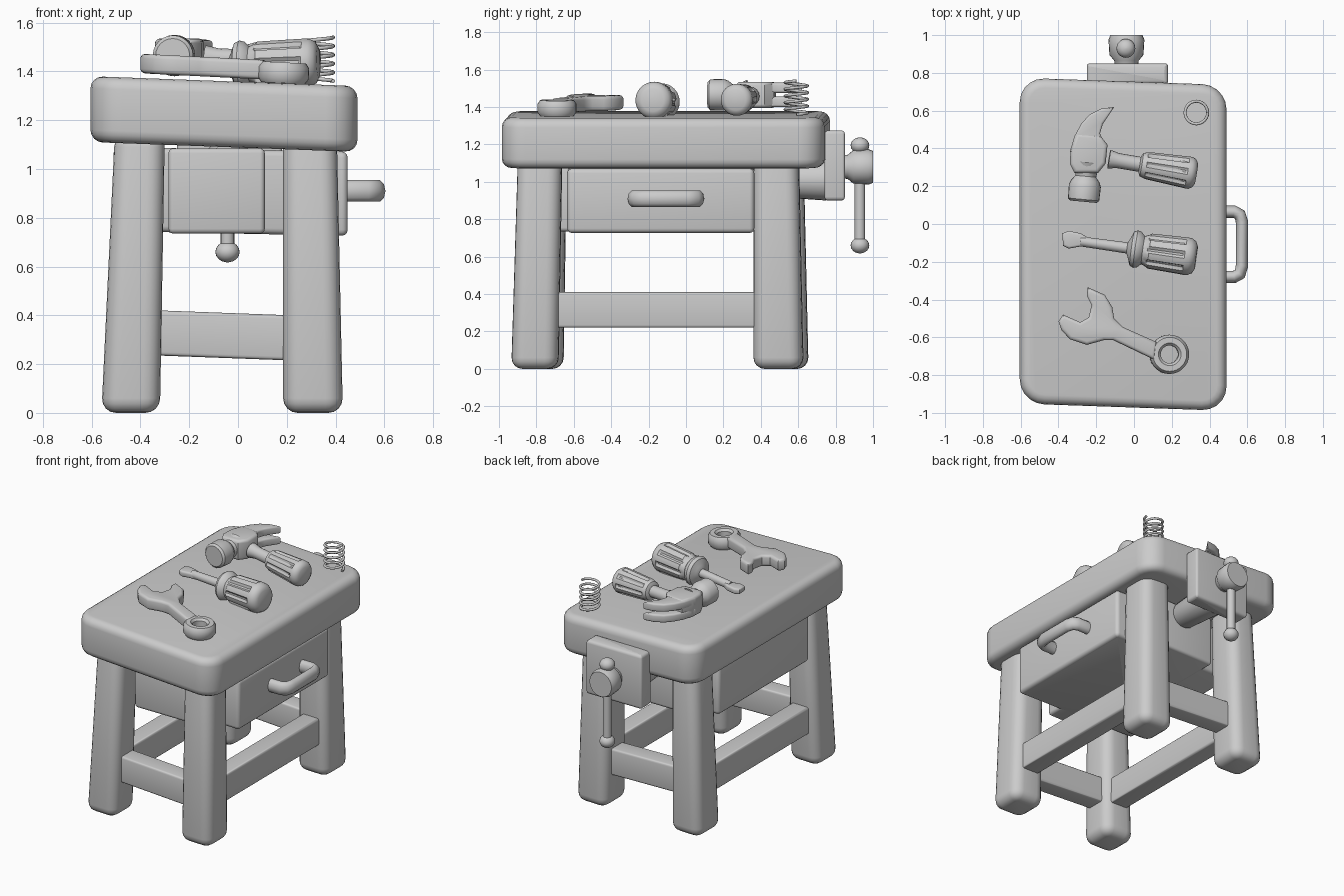
import bpy, bmesh, math
from mathutils import Vector

if "Cube" in bpy.data.objects:
    bpy.data.objects.remove(bpy.data.objects["Cube"])

grey = bpy.data.materials.new("plain_grey")
grey.diffuse_color = (0.6, 0.6, 0.6, 1)
grey.use_nodes = True
grey.node_tree.nodes["Principled BSDF"].inputs["Base Color"].default_value = grey.diffuse_color


def finish(name, bm, angle=40):
    bmesh.ops.recalc_face_normals(bm, faces=bm.faces)
    me = bpy.data.meshes.new(name)
    bm.to_mesh(me)
    bm.free()
    me.shade_smooth()
    me.set_sharp_from_angle(angle=math.radians(angle))
    me.materials.append(grey)
    ob = bpy.data.objects.new(name, me)
    bpy.context.collection.objects.link(ob)
    return ob


def prism(name, bottom, top, z0, z1, side=0.0, rim=0.02, warp=None, seg=3):
    """Solid between two outlines, with rounded upright edges and rims."""
    bm = bmesh.new()
    lo = [bm.verts.new((x, y, z0)) for x, y in bottom]
    hi = [bm.verts.new((x, y, z1)) for x, y in top]
    n = len(lo)
    bm.faces.new(lo[::-1])
    bm.faces.new(hi)
    for i in range(n):
        j = (i + 1) % n
        bm.faces.new((lo[i], lo[j], hi[j], hi[i]))
    bm.normal_update()
    if side:
        es = [e for e in bm.edges if abs(e.verts[0].co.z - e.verts[1].co.z) > 1e-4]
        bmesh.ops.bevel(bm, geom=es, offset=side, segments=5, profile=0.5, affect='EDGES')
        bm.normal_update()
    if rim:
        es = [e for e in bm.edges
              if sum(abs(f.normal.z) > 0.95 for f in e.link_faces) == 1]
        bmesh.ops.bevel(bm, geom=es, offset=rim, segments=seg, profile=0.5, affect='EDGES')
    if warp:
        for v in bm.verts:
            v.co = warp(v.co)
    return finish(name, bm)


def rect(x0, x1, y0, y1):
    return [(x0, y0), (x1, y0), (x1, y1), (x0, y1)]


def box(name, x0, x1, y0, y1, z0, z1, side=0.02, rim=0.02, warp=None):
    r = rect(x0, x1, y0, y1)
    return prism(name, r, r, z0, z1, side, rim, warp)


def lathe(name, profile, start, end, n=24, closed=False, flutes=()):
    """Turned solid; profile is (radius, distance from start)."""
    start, end = Vector(start), Vector(end)
    q = (end - start).to_track_quat('Z', 'Y')
    bm = bmesh.new()
    rings = []
    for k, (r, h) in enumerate(profile):
        ring = []
        for i in range(n):
            rr = r * (0.84 if k in flutes and i % 6 in (0, 1) else 1)
            a = math.tau * i / n
            ring.append(bm.verts.new(start + q @ Vector((rr * math.cos(a), rr * math.sin(a), h))))
        rings.append(ring)
    for a, b in zip(rings, rings[1:] + (rings[:1] if closed else [])):
        for i in range(n):
            j = (i + 1) % n
            bm.faces.new((a[i], a[j], b[j], b[i]))
    if not closed:
        bm.faces.new(rings[0][::-1])
        bm.faces.new(rings[-1])
    return finish(name, bm)


def tube(name, pts, radius):
    cu = bpy.data.curves.new(name, 'CURVE')
    cu.dimensions = '3D'
    cu.bevel_depth, cu.bevel_resolution, cu.use_fill_caps = radius, 3, True
    sp = cu.splines.new('POLY')
    sp.points.add(len(pts) - 1)
    for p, c in zip(sp.points, pts):
        p.co = (*c, 1)
    tmp = bpy.data.objects.new(name + "_path", cu)
    bpy.context.collection.objects.link(tmp)
    dg = bpy.context.evaluated_depsgraph_get()
    me = bpy.data.meshes.new_from_object(tmp.evaluated_get(dg))
    bm = bmesh.new()
    bm.from_mesh(me)
    bpy.data.objects.remove(tmp)
    return finish(name, bm, 50)


def lean(c):
    """Slight hand-made skew shared by the table parts."""
    return Vector((c.x, c.y - 0.035 * (c.x + 0.05), c.z - 0.037 * (c.x + 0.05)))


# Tabletop
r = rect(-0.605, 0.49, -0.97, 0.755)
prism("tabletop", r, r, 1.09, 1.36, 0.13, 0.05, lean, 4)

# Legs, tapering upwards
for xs, lr in (((-0.56, -0.32, -0.505, -0.30), "left"), ((0.185, 0.43, 0.185, 0.405), "right")):
    for ys, fb in (((-0.92, -0.67, -0.885, -0.65), "front"), ((0.375, 0.64, 0.375, 0.615), "back")):
        prism(f"{fb}_{lr}_leg", rect(*xs[:2], *ys[:2]), rect(*xs[2:], *ys[2:]), 0.0, 1.15,
              0.07, 0.06, lambda c: Vector((c.x, c.y - 0.035 * (c.x + 0.05), c.z)), 4)

# Stretchers between the legs
for y, fb in ((-0.78, "front"), (0.5, "back")):
    box(f"{fb}_stretcher", -0.38, 0.25, y - 0.065, y + 0.065, 0.225, 0.41, 0, 0.015, lean)
for x, lr in ((-0.425, "left"), (0.305, "right")):
    box(f"{lr}_stretcher", x - 0.065, x + 0.065, -0.75, 0.47, 0.22, 0.41, 0, 0.015)

# Drawer case and the block running through it
box("drawer", -0.51, 0.45, -0.635, 0.365, 0.735, 1.08, 0.025, 0.025,
    lambda c: Vector((c.x, c.y, c.z - 0.02 * c.x)))
box("drawer_runner_block", -0.285, 0.11, -0.74, 0.45, 0.735, 1.085, 0.02, 0.02)

# Drawer pull
pull = [(0.43, 0.065), (0.53, 0.065), (0.56, 0.05), (0.572, 0.01),
        (0.572, -0.22), (0.56, -0.265), (0.53, -0.28), (0.43, -0.28)]
ob = tube("drawer_pull", [(x, y, 0.0) for x, y in pull], 0.033)
for v in ob.data.vertices:
    v.co.z = v.co.z * 1.4 + 0.91

# Vise: jaw, screw, head, bar and knobs
box("vise_jaw", -0.25, 0.18, 0.74, 0.85, 0.90, 1.275, 0.015, 0.02)
lathe("vise_screw", [(0.07, 0), (0.09, 0.03), (0.11, 0.32)], (-0.04, 0.43, 1.01), (-0.04, 0.75, 1.01))
lathe("vise_head", [(0.06, 0), (0.065, 0.03), (0.09, 0.06), (0.095, 0.14), (0.085, 0.165)],
      (-0.04, 0.835, 1.08), (-0.04, 1.0, 1.08))
lathe("vise_bar", [(0.028, 0), (0.028, 0.53)], (-0.043, 0.93, 0.66), (-0.043, 0.93, 1.2), 16)
for z, nm in ((0.66, "lower"), (1.195, "upper")):
    ball = [(0.05 * math.sin(t), -0.043 * math.cos(t)) for t in
            [math.pi * (i + 0.2) / 8.4 for i in range(9)]]
    lathe(f"vise_{nm}_knob", ball, (-0.043, 0.93, z), (-0.043, 0.93, z + 1), 20)

# Spring
turns = 5
tube("spring", [(0.33 + 0.06 * math.cos(t), 0.59 + 0.06 * math.sin(t), 1.36 + 0.18 * i / 120)
                for i in range(121) for t in [math.tau * turns * i / 120]], 0.008)

# Wrench: open jaw with shank, and ring end
jaw = [(-0.245, -0.335), (-0.155, -0.375), (-0.115, -0.44), (-0.105, -0.50), (-0.06, -0.545),
       (0.12, -0.625), (0.11, -0.72), (-0.11, -0.615), (-0.16, -0.615), (-0.25, -0.64),
       (-0.34, -0.61), (-0.385, -0.56), (-0.40, -0.515), (-0.375, -0.48), (-0.285, -0.52),
       (-0.24, -0.495), (-0.225, -0.43), (-0.25, -0.38)]
prism("wrench_jaw", jaw, jaw, 1.375, 1.455, 0, 0.018,
      lambda c: Vector((c.x, c.y, c.z - 0.05 * (c.x + 0.05))))
lathe("wrench_ring", [(0.047, 0.015), (0.06, 0), (0.09, 0), (0.104, 0.02), (0.104, 0.065),
                      (0.09, 0.085), (0.06, 0.085), (0.047, 0.07)],
      (0.185, -0.69, 1.352), (0.19, -0.69, 1.452), 28, True)

# Screwdriver: fluted grip, shaft and flat blade
butt, tip = (0.33, -0.178, 1.437), (-0.37, -0.08, 1.415)
lathe("screwdriver_grip", [(0.06, 0), (0.085, 0.012), (0.098, 0.035), (0.1, 0.06), (0.1, 0.07),
                           (0.094, 0.25), (0.085, 0.26), (0.075, 0.285), (0.095, 0.305),
                           (0.1, 0.325), (0.09, 0.345), (0.05, 0.36), (0.03, 0.37)],
      butt, tip, 48, flutes=(4, 5))
lathe("screwdriver_shaft", [(0.03, 0.34), (0.026, 0.62)], butt, tip, 16)
blade = [(-0.38, -0.05), (-0.345, -0.036), (-0.28, -0.05), (-0.24, -0.075), (-0.24, -0.12),
         (-0.29, -0.12), (-0.345, -0.13), (-0.375, -0.115)]
prism("screwdriver_blade", blade, blade, 1.395, 1.435, 0, 0.012)

# Hammer: fluted grip, shaft, head, face and split claw
butt, tip = (0.33, 0.265, 1.437), (-0.2, 0.355, 1.46)
lathe("hammer_grip", [(0.055, 0), (0.075, 0.012), (0.085, 0.03), (0.085, 0.05), (0.085, 0.06),
                      (0.073, 0.26), (0.07, 0.27), (0.062, 0.295), (0.04, 0.305)],
      butt, tip, 48, flutes=(4, 5))
lathe("hammer_shaft", [(0.04, 0.29), (0.04, 0.42), (0.05, 0.47)], butt, tip, 16)
lathe("hammer_face", [(0.07, 0), (0.083, 0.012), (0.085, 0.085), (0.075, 0.11), (0.055, 0.135),
                      (0.06, 0.165), (0.08, 0.21)], (-0.268, 0.118, 1.465), (-0.248, 0.33, 1.465))
head = [(-0.315, 0.27), (-0.19, 0.27), (-0.15, 0.32), (-0.14, 0.42), (-0.18, 0.47), (-0.305, 0.48),
        (-0.335, 0.40), (-0.34, 0.32)]
prism("hammer_head", head, head, 1.395, 1.535, 0, 0.02)
tine = [(-0.34, 0.38), (-0.15, 0.40), (-0.18, 0.48), (-0.165, 0.53), (-0.105, 0.62), (-0.175, 0.61),
        (-0.235, 0.58), (-0.28, 0.53), (-0.315, 0.465)]
for z, nm in ((1.40, "lower"), (1.475, "upper")):
    prism(f"hammer_{nm}_claw", tine, tine, z, z + 0.055, 0, 0.012)
